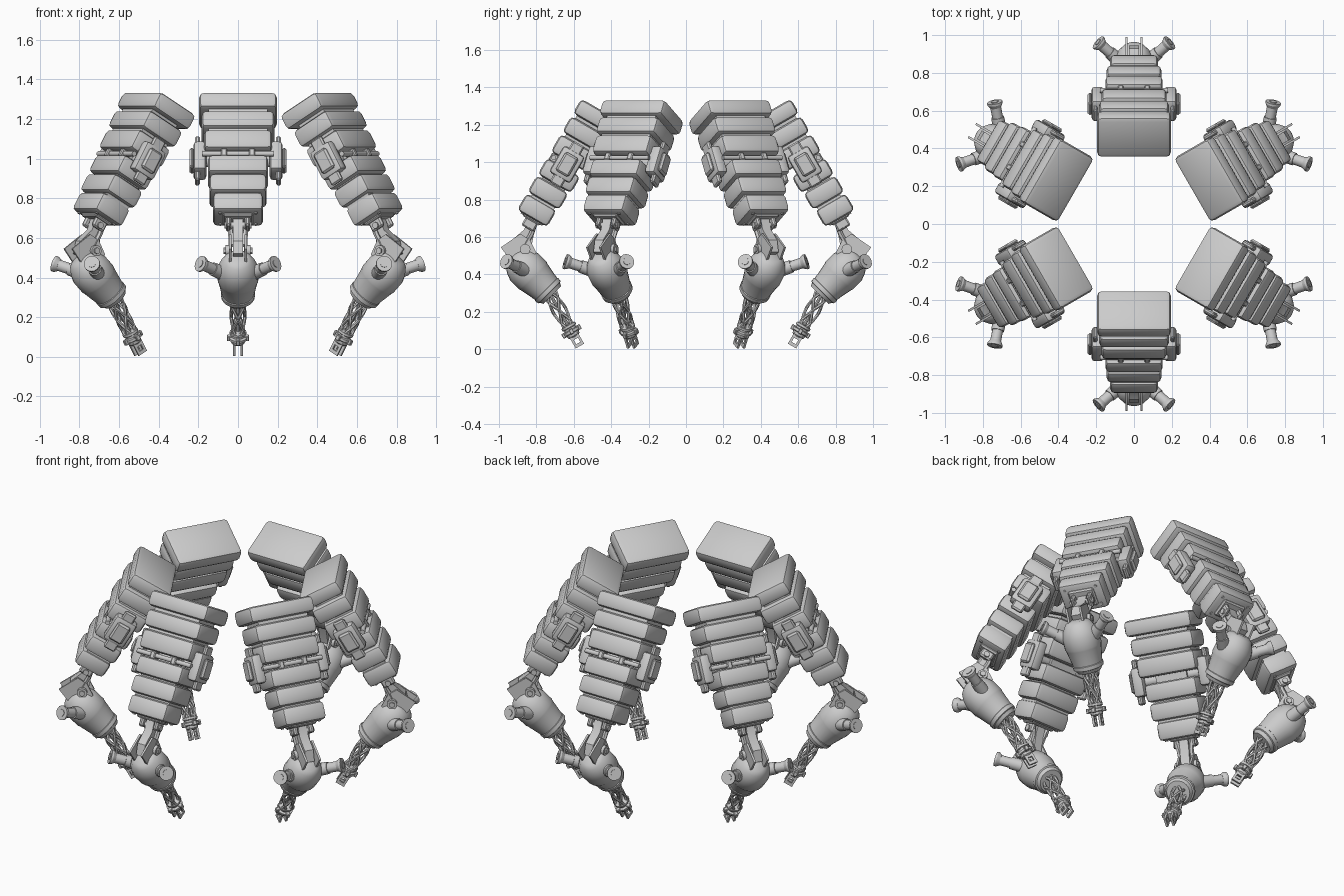
import bpy, bmesh
from math import radians, sin, cos, pi
from mathutils import Matrix, Vector

if "Cube" in bpy.data.objects:
    bpy.data.objects.remove(bpy.data.objects["Cube"])

LEGS = [30, 90, 150, 210, 270, 330]


def frame(r, z, deg):
    """Frame in the leg's radial plane (x = outward, y = sideways), tilted about y."""
    return Matrix.Translation((r, 0, z)) @ Matrix.Rotation(radians(deg), 4, 'Y')


UP = frame(.56, 1.34, -30)       # upper stack, origin at the top outer edge
POD = frame(.90, .475, -135)     # barrel shaped lower body, z runs down its axis
SHAFT = frame(.73, .30, -150)    # braided shin, z runs to the tip
FLAT = Matrix.Identity(4)


def finish(bm, name, m=FLAT):
    """Turn the bmesh into one part, repeated for all six legs."""
    bm.transform(m)
    bmesh.ops.recalc_face_normals(bm, faces=bm.faces)
    for f in bm.faces:
        f.smooth = True
    for e in bm.edges:
        e.smooth = len(e.link_faces) == 2 and e.calc_face_angle() < radians(35)
    me = bpy.data.meshes.new(name)
    bm.to_mesh(me)
    bm.free()
    for i, a in enumerate(LEGS):
        ob = bpy.data.objects.new(f"{name}_{i + 1}", me)
        ob.rotation_euler.z = radians(a)
        bpy.context.collection.objects.link(ob)


def box(bm, x, y, z, bevel=0, seg=2):
    """Box from (min, max) ranges, optionally bevelled."""
    c = [(p[0] + p[1]) / 2 for p in (x, y, z)]
    s = [abs(p[1] - p[0]) for p in (x, y, z)]
    vs = bmesh.ops.create_cube(bm, size=1, matrix=Matrix.Translation(c) @ Matrix.Diagonal((*s, 1)))['verts']
    if bevel:
        es = list({e for v in vs for e in v.link_edges})
        bmesh.ops.bevel(bm, geom=es, offset=bevel, segments=seg, profile=.5, affect='EDGES')


def rod(bm, a, b, r1, r2=None, n=16):
    """Cylinder or cone between two points."""
    a, b = Vector(a), Vector(b)
    m = Matrix.Translation((a + b) / 2) @ (b - a).to_track_quat('Z', 'Y').to_matrix().to_4x4()
    bmesh.ops.create_cone(bm, cap_ends=True, segments=n, radius1=r1,
                          radius2=r1 if r2 is None else r2, depth=(b - a).length, matrix=m)


def prism(bm, pts, t0, t1):
    """Profile in the radial plane, extruded sideways."""
    f = bm.faces.new([bm.verts.new((x, t0, z)) for x, z in pts])
    ex = bmesh.ops.extrude_face_region(bm, geom=[f])['geom']
    bmesh.ops.translate(bm, vec=(0, t1 - t0, 0), verts=[v for v in ex if isinstance(v, bmesh.types.BMVert)])


def lathe(bm, prof, n=24):
    """Profile of (height, radius) spun about z."""
    rings = [[bm.verts.new((r * cos(2 * pi * k / n), r * sin(2 * pi * k / n), h)) for k in range(n)]
             for h, r in prof]
    for p, q in zip(rings, rings[1:]):
        for k in range(n):
            bm.faces.new((p[k], p[k - 1], q[k - 1], q[k]))
    bm.faces.new(rings[0])
    bm.faces.new(rings[-1])


def tube(bm, path, r, n=6):
    """Round strand along a path."""
    rings = []
    for i, p in enumerate(path):
        d = path[min(i + 1, len(path) - 1)] - path[max(i - 1, 0)]
        q = d.to_track_quat('Z', 'Y')
        rings.append([bm.verts.new(p + q @ Vector((r * cos(2 * pi * k / n), r * sin(2 * pi * k / n), 0)))
                      for k in range(n)])
    for a, b in zip(rings, rings[1:]):
        for k in range(n):
            bm.faces.new((a[k], a[k - 1], b[k - 1], b[k]))


# Armour plates: depth down the stack, thickness, half width, length inward
plates = [(0, .09, .196, .245), (.106, .098, .184, .225), (.217, .11, .172, .215),
          (.364, .102, .152, .205), (.473, .102, .145, .195), (.583, .104, .127, .185)]
for i, (d, th, w, ln) in enumerate(plates):
    bm = bmesh.new()
    box(bm, (-ln, 0), (-w, w), (-d - th, -d), .024)
    finish(bm, f"armour_plate_{i + 1}_leg", UP)

# Narrower core showing in the grooves
bm = bmesh.new()
box(bm, (-.19, -.025), (-.15, .15), (-.31, -.04))
box(bm, (-.17, -.03), (-.115, .115), (-.64, -.38))
box(bm, (-.15, -.06), (-.09, .09), (-.39, -.30))
finish(bm, "stack_core_leg", UP)

# Cross axle in the middle gap
bm = bmesh.new()
rod(bm, (-.03, -.18, -.347), (-.03, .18, -.347), .013)
rod(bm, (-.105, -.2, -.347), (-.105, .2, -.347), .03)
for y in (-.07, .07):
    box(bm, (-.06, -.01), (y - .015, y + .015), (-.37, -.325), .005, 1)
finish(bm, "cross_axle_leg", UP)

# Side brackets on both flanks
bm = bmesh.new()
for s in (-1, 1):
    box(bm, (-.175, -.045), (s * .16, s * .225), (-.425, -.26), .018)
    box(bm, (-.15, -.07), (s * .22, s * .245), (-.4, -.285), .01, 1)
    box(bm, (-.145, -.075), (s * .192, s * .218), (-.47, -.215), .008, 1)
finish(bm, "side_bracket_leg", UP)

# Hip clevis and screws under the last plate
bm = bmesh.new()
box(bm, (-.15, -.04), (-.075, .075), (-.70, -.67), .008, 1)
for s in (-1, 1):
    box(bm, (-.135, -.06), (s * .035, s * .06), (-.745, -.68), .008, 1)
    for x in (-.15, -.035):
        rod(bm, (x, s * .09, -.67), (x, s * .09, -.693), .009, n=8)
rod(bm, (-.098, -.068, -.725), (-.098, .068, -.725), .016)
finish(bm, "hip_clevis_leg", UP)

# Knee link, cheek plates and pivot bolt
bm = bmesh.new()
prism(bm, [(.775, .705), (.835, .72), (.865, .64), (.93, .585), (.945, .52), (.88, .49), (.83, .53), (.81, .63)],
      -.026, .026)
finish(bm, "knee_link_leg")
bm = bmesh.new()
for s in (-1, 1):
    prism(bm, [(.80, .515), (.835, .585), (.885, .618), (.99, .545), (.905, .43)], s * .034, s * .046)
    rod(bm, (.86, s * .03, .535), (.86, s * .064, .535), .028, n=16)
    rod(bm, (.86, s * .06, .535), (.86, s * .072, .535), .017, n=6)
    # tapering struts from hip to knee
    t = [Vector((.80, s * .05, .70)), Vector((.825, s * .036, .62)), Vector((.86, s * .034, .56))]
    tube(bm, t, .014)
finish(bm, "knee_cheek_leg")

# Barrel body with collar rim
bm = bmesh.new()
lathe(bm, [(-.035, .045), (-.02, .07), (.015, .092), (.05, .104), (.115, .104), (.125, .1),
           (.215, .083), (.218, .087), (.24, .085), (.243, .077), (.262, .066), (.262, .03)])
finish(bm, "barrel_body_leg", POD)

# Two flared ports on the outer shoulders
bm = bmesh.new()
for s in (-1, 1):
    a, e = Vector((.84, s * .05, .41)), Vector((.957, s * .185, .468))
    rod(bm, a, a.lerp(e, .58), .038, .034)
    rod(bm, a, a.lerp(e, .93), .027, .029)
    rod(bm, a.lerp(e, .88), a.lerp(e, .98), .03, .041)
    rod(bm, a.lerp(e, .98), e.lerp(a, -.04), .041)
    rod(bm, e, e.lerp(a, -.06), .02)
finish(bm, "flared_port_leg")

# Braided shin: strands winding both ways round a thin core
bm = bmesh.new()
for way in (1, -1):
    for k in range(4):
        path = []
        for i in range(13):
            a = 2 * pi * k / 4 + way * i / 12 * pi * .9
            r = .039 - .008 * i / 12
            path.append(Vector((r * cos(a), r * sin(a), -.02 + .235 * i / 12)))
        tube(bm, path, .0085)
rod(bm, (0, 0, -.02), (0, 0, .22), .009, n=8)
finish(bm, "braided_shin_leg", SHAFT)

# Ankle collars with lugs
bm = bmesh.new()
lathe(bm, [(.195, .03), (.2, .042), (.212, .042), (.216, .034), (.226, .034), (.23, .046),
           (.243, .046), (.247, .036), (.262, .034), (.27, .024)], 16)
for a in range(4):
    n = len(bm.verts)
    bm.verts.ensure_lookup_table()
    box(bm, (.03, .056), (-.011, .011), (.222, .25), .003, 1)
    bm.verts.ensure_lookup_table()
    bmesh.ops.rotate(bm, verts=bm.verts[n:], cent=(0, 0, 0), matrix=Matrix.Rotation(a * pi / 2, 3, 'Z'))
finish(bm, "ankle_collar_leg", SHAFT)

# Forked toe: two prongs, each with a pierced eye
bm = bmesh.new()
for s in (-1, 1):
    y0, y1, hole = s * .013, s * .025, .295
    box(bm, (-.026, .026), (y0, y1), (.255, .282))
    box(bm, (-.026, .026), (y0, y1), (.308, .326))
    for x in (-1, 1):
        box(bm, (x * .013, x * .026), (y0, y1), (.282, .308))
finish(bm, "forked_toe_leg", SHAFT)
